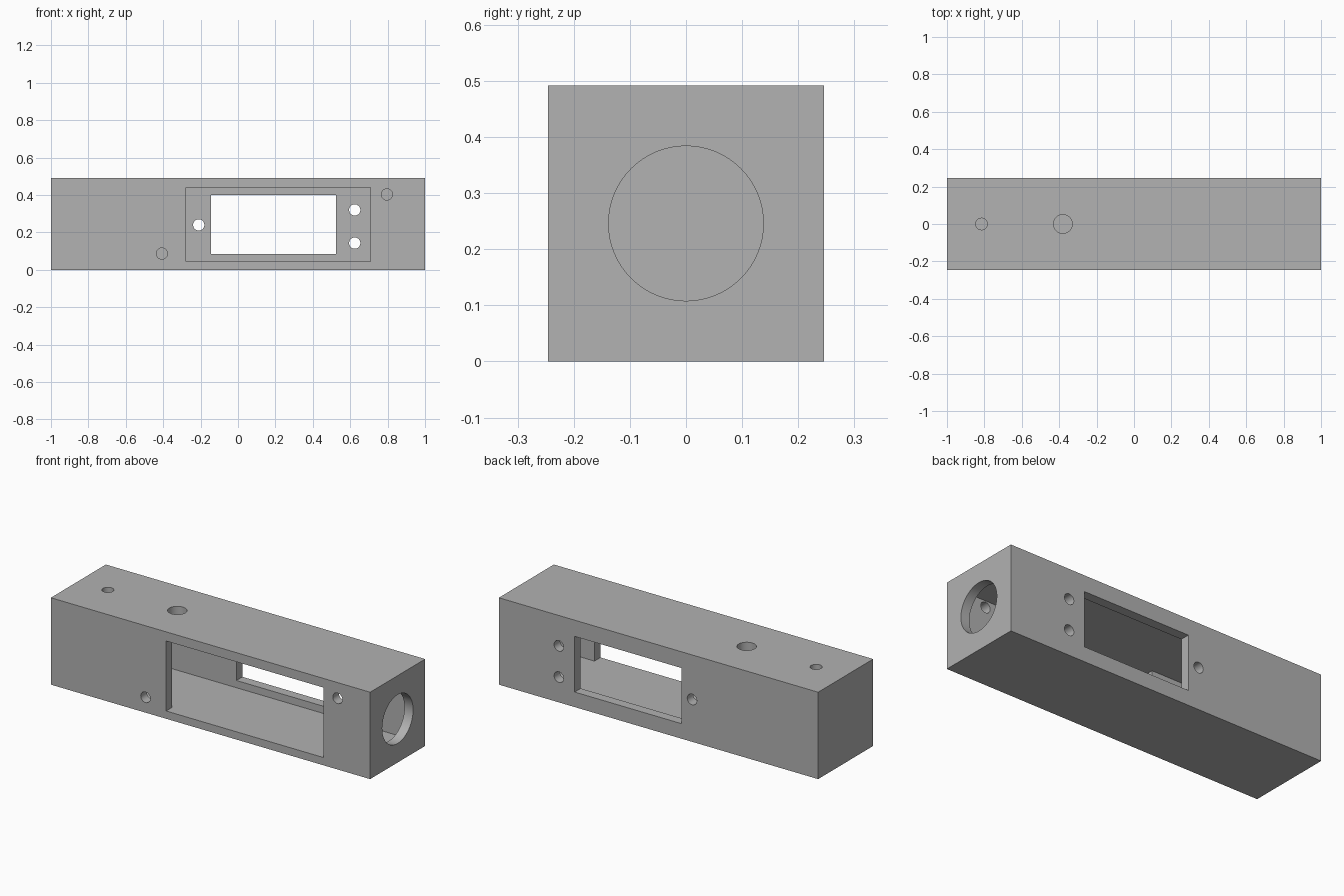
import bpy
import math

cube = bpy.data.objects.get("Cube")
if cube:
    bpy.data.objects.remove(cube, do_unlink=True)

# Overall size and wall thicknesses
HALF_DEPTH, HEIGHT = 0.246, 0.492
WALL, FLOOR = 0.054, 0.044
MID = HEIGHT / 2

grey = bpy.data.materials.new("plain grey")
grey.use_nodes = True
grey.diffuse_color = (0.445, 0.445, 0.445, 1)
grey.node_tree.nodes["Principled BSDF"].inputs["Base Color"].default_value = grey.diffuse_color


def block(name, x, y, z):
    """Box spanning the given (low, high) ranges."""
    spans = (x, y, z)
    bpy.ops.mesh.primitive_cube_add(size=1, location=[(a + b) / 2 for a, b in spans])
    obj = bpy.context.object
    obj.name = name
    obj.scale = [b - a for a, b in spans]
    bpy.ops.object.transform_apply(location=True, rotation=False, scale=True)
    obj.data.materials.append(grey)
    return obj


def drill(name, centre, radius, axis):
    """Short cylinder that pierces one wall along the given axis."""
    turn = {"x": (0, math.pi / 2, 0), "y": (math.pi / 2, 0, 0), "z": (0, 0, 0)}[axis]
    bpy.ops.mesh.primitive_cylinder_add(vertices=64, radius=radius, depth=0.2,
                                        location=centre, rotation=turn)
    obj = bpy.context.object
    obj.name = name
    obj.data.materials.append(grey)
    return obj


def cut(target, cutter):
    mod = target.modifiers.new(cutter.name, "BOOLEAN")
    mod.operation = "DIFFERENCE"
    mod.solver = "EXACT"
    mod.object = cutter
    bpy.context.view_layer.objects.active = target
    bpy.ops.object.modifier_apply(modifier=mod.name)
    bpy.data.objects.remove(cutter, do_unlink=True)


# Hollow case
case = block("case", (-1, 1), (-HALF_DEPTH, HALF_DEPTH), (0, HEIGHT))
inner_y = HALF_DEPTH - WALL
inner_z = (FLOOR, HEIGHT - 0.052)
cut(case, block("cavity", (WALL - 1, 1 - WALL), (-inner_y, inner_y), inner_z))

# Front opening is as tall as the cavity; the back window is smaller
cut(case, block("front_opening", (-0.278, 0.708), (-0.4, 0), inner_z))
cut(case, block("back_window", (-0.144, 0.525), (0, 0.4), (0.085, 0.4)))

# Screw holes in front and back walls
for x, z in ((-0.407, 0.087), (0.796, 0.403)):
    cut(case, drill("front_hole", (x, -HALF_DEPTH, z), 0.03, "y"))
for x, z in ((-0.21, 0.24), (0.624, 0.32), (0.624, 0.143)):
    cut(case, drill("back_hole", (x, HALF_DEPTH, z), 0.03, "y"))

# Holes in the top and the large round port in the end
for x, radius in ((-0.815, 0.031), (-0.38, 0.05)):
    cut(case, drill("top_hole", (x, 0, HEIGHT), radius, "z"))
cut(case, drill("end_port", (1, 0, MID), 0.138, "x"))

bpy.ops.object.select_all(action="DESELECT")
case.select_set(True)
bpy.context.view_layer.objects.active = case
bpy.ops.object.shade_smooth_by_angle(angle=math.radians(30))
